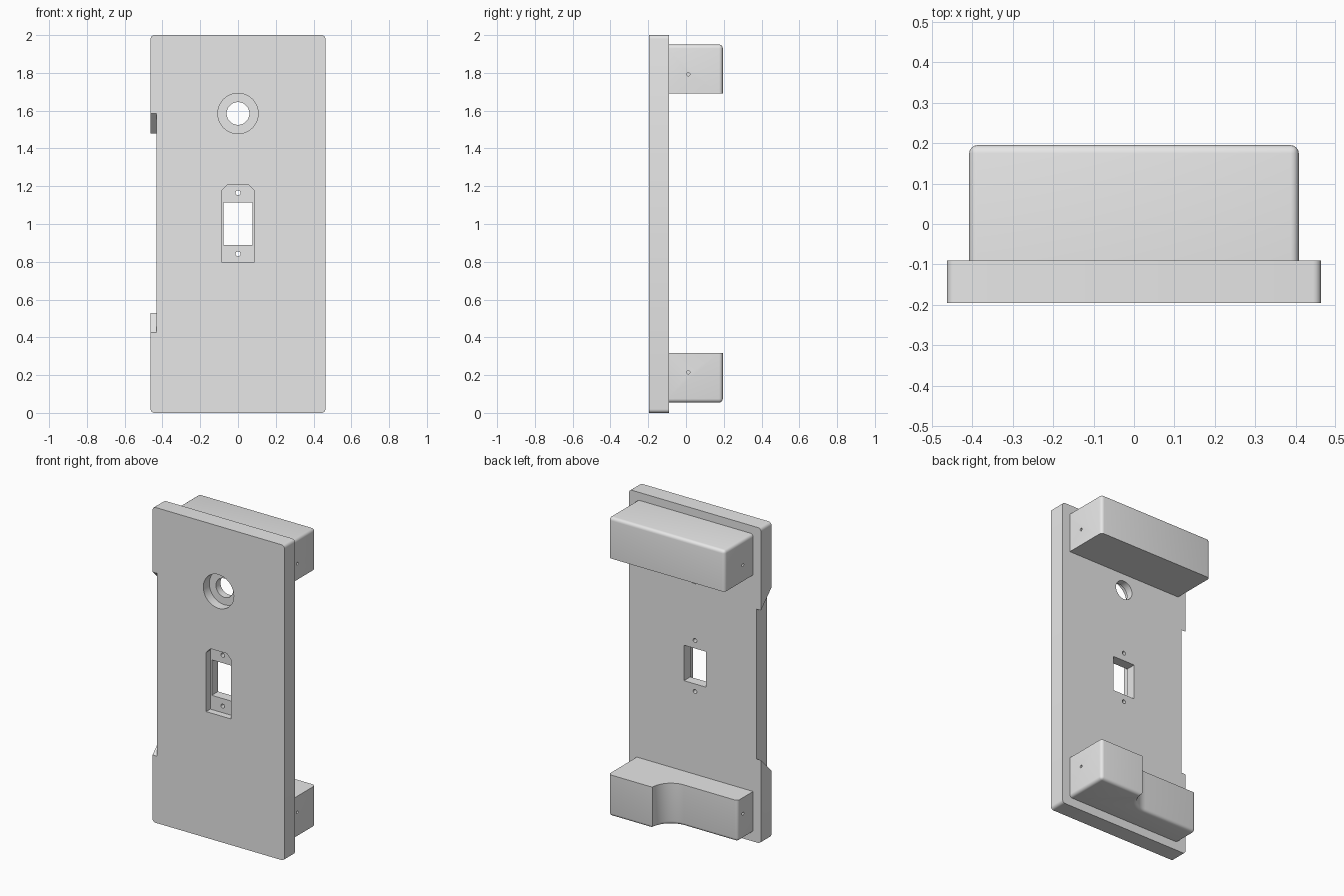
import bpy, bmesh, math

cube = bpy.data.objects.get("Cube")
if cube:
    bpy.data.objects.remove(cube, do_unlink=True)

GREY = (0.8, 0.8, 0.8, 1)
mat = bpy.data.materials.new("light_grey")
mat.use_nodes = True
mat.diffuse_color = GREY
mat.node_tree.nodes["Principled BSDF"].inputs["Base Color"].default_value = GREY

FRONT, BACK, REAR = -0.195, -0.09, 0.195   # plate front, plate back, block rear


def prism(name, pts, axis, a, b, bevel_rule=None, radius=0.02):
    """Extrude a 2D outline along an axis, rounding the edges the rule picks."""
    place = {"x": lambda p, q, t: (t, p, q),
             "y": lambda p, q, t: (p, t, q),
             "z": lambda p, q, t: (p, q, t)}[axis]
    bm = bmesh.new()
    low = [bm.verts.new(place(p, q, a)) for p, q in pts]
    high = [bm.verts.new(place(p, q, b)) for p, q in pts]
    bm.faces.new(low)
    bm.faces.new(high)
    n = len(pts)
    for i in range(n):
        j = (i + 1) % n
        bm.faces.new((low[i], low[j], high[j], high[i]))
    bmesh.ops.recalc_face_normals(bm, faces=bm.faces)
    if bevel_rule:
        edges = [e for e in bm.edges if e.calc_face_angle() > 0.5 and bevel_rule(e)]
        bmesh.ops.bevel(bm, geom=edges, offset=radius, segments=4,
                        profile=0.5, affect="EDGES")
    me = bpy.data.meshes.new(name)
    bm.to_mesh(me)
    bm.free()
    me.materials.append(mat)
    ob = bpy.data.objects.new(name, me)
    bpy.context.collection.objects.link(ob)
    return ob


def rect(x0, x1, z0, z1):
    return [(x0, z0), (x1, z0), (x1, z1), (x0, z1)]


def circle(cx, cy, r, n=48):
    return [(cx + r * math.cos(2 * math.pi * i / n),
             cy + r * math.sin(2 * math.pi * i / n)) for i in range(n)]


def carve(ob, cutters):
    """Subtract every cutter, then bake the result and smooth the curves."""
    for c in cutters:
        c.hide_render = True
        m = ob.modifiers.new("cut", "BOOLEAN")
        m.operation = "DIFFERENCE"
        m.solver = "EXACT"
        m.object = c
    dg = bpy.context.evaluated_depsgraph_get()
    baked = bpy.data.meshes.new_from_object(ob.evaluated_get(dg))
    ob.modifiers.clear()
    ob.data = baked
    for c in cutters:
        bpy.data.objects.remove(c, do_unlink=True)
    bpy.ops.object.select_all(action="DESELECT")
    ob.select_set(True)
    bpy.context.view_layer.objects.active = ob
    bpy.ops.object.shade_smooth_by_angle(angle=math.radians(30))


def direction(e):
    d = (e.verts[0].co - e.verts[1].co).normalized()
    return [abs(c) for c in d]


# Face plate with rounded corners
plate = prism("face_plate", rect(-0.463, 0.463, 0, 2), "y", FRONT, BACK,
              lambda e: direction(e)[1] > 0.9)
hole_z = 1.585
cuts = [
    # counterbored round hole
    prism("counterbore", circle(0, hole_z, 0.107), "y", FRONT - 0.1, FRONT + 0.06),
    prism("round_hole", circle(0, hole_z, 0.06), "y", FRONT - 0.1, BACK + 0.1),
    # socket recess with clipped top corners, and its window
    prism("socket_recess",
          [(-0.087, 0.8), (0.087, 0.8), (0.087, 1.175), (0.057, 1.207),
           (-0.057, 1.207), (-0.087, 1.175)], "y", FRONT - 0.1, FRONT + 0.042),
    prism("socket_window", rect(-0.077, 0.077, 0.89, 1.115), "y", FRONT - 0.1, BACK + 0.1),
    # edge notch with slanted ends
    prism("edge_notch",
          [(FRONT - 0.05, 0.375), (BACK + 0.05, 0.58),
           (BACK + 0.05, 1.43), (FRONT - 0.05, 1.635)], "x", -0.6, -0.432),
]
for z in (0.842, 1.165):
    cuts.append(prism("screw_hole", circle(0, z, 0.013, 20), "y", FRONT - 0.1, BACK + 0.1))
carve(plate, cuts)

# Rear blocks
HALF, ROOT = 0.408, BACK - 0.01
STEP_X, STEP_R = 0.1, 0.13


def block_rule(inner_z):
    """Round the outer edges; keep the root, inner face and step corner sharp."""
    def rule(e):
        co = [v.co for v in e.verts]
        at_root = all(abs(c.y - ROOT) < 1e-4 for c in co)
        at_inner = all(abs(c.z - inner_z) < 1e-4 for c in co)
        at_step = all(abs(c.x - STEP_X) < 1e-4 for c in co)
        return not (at_root or at_inner or at_step)
    return rule


def side_holes(z):
    return [prism("side_hole", circle(0.012, z, 0.009, 16), "x",
                  s * (HALF - 0.1), s * (HALF + 0.1)) for s in (-1, 1)]


upper = prism("upper_block", rect(-HALF, HALF, ROOT, REAR), "z", 1.69, 1.95,
              block_rule(1.69))
carve(upper, side_holes(1.792))

# Lower block steps down on the right through a concave curve
curve = [(STEP_X - STEP_R + STEP_R * math.cos(a), REAR - STEP_R * math.sin(a))
         for a in (math.pi / 2 * i / 12 for i in range(13))]
outline = [(-HALF, ROOT), (HALF, ROOT), (HALF, REAR)] + curve + [(-HALF, REAR - STEP_R)]
lower = prism("lower_block", outline, "z", 0.055, 0.317, block_rule(0.317))
carve(lower, side_holes(0.215))
